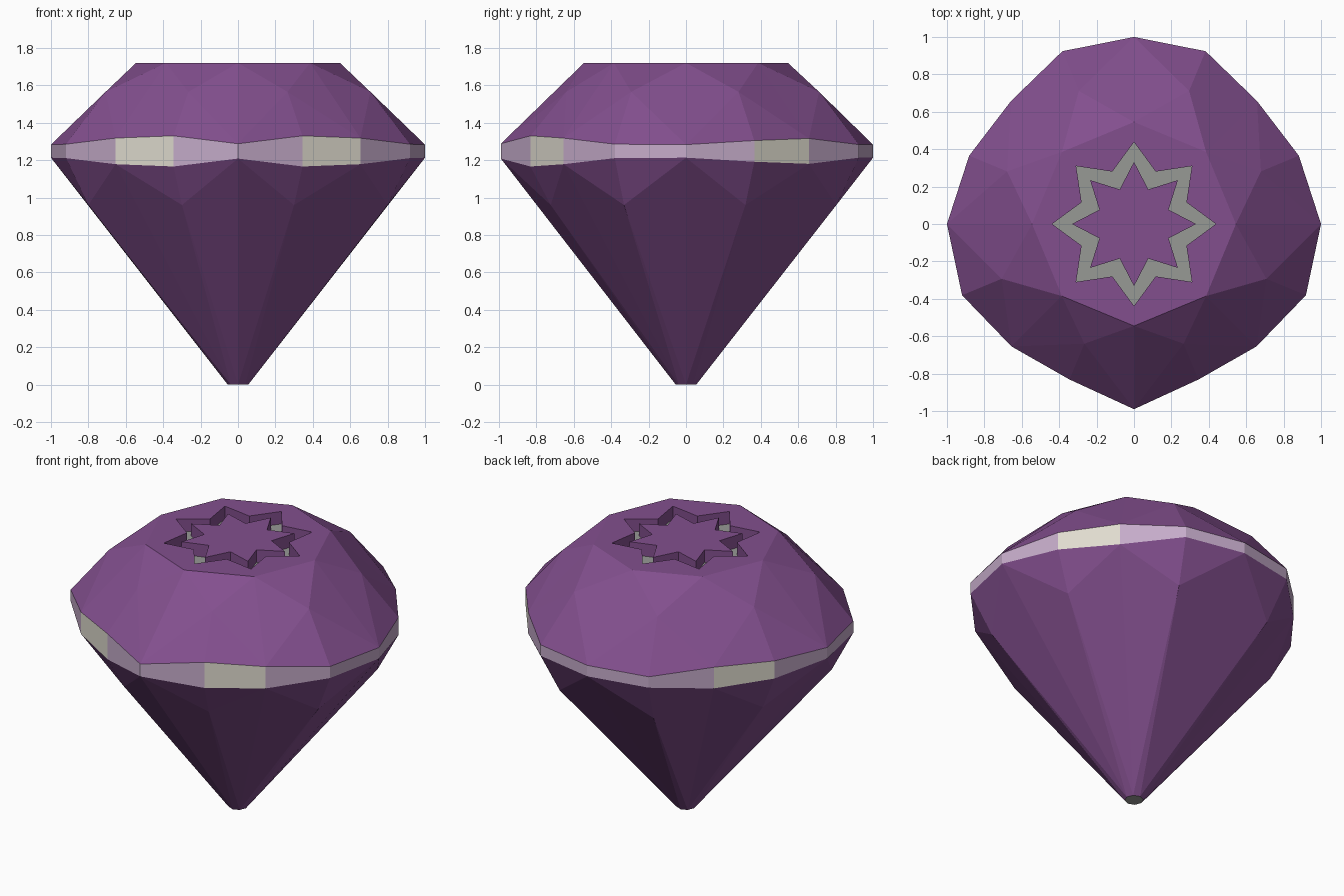
import bpy, math

if "Cube" in bpy.data.objects:
    bpy.data.objects.remove(bpy.data.objects["Cube"], do_unlink=True)


def material(name, rgb):
    m = bpy.data.materials.new(name)
    m.use_nodes = True
    colour = (*rgb, 1)
    m.diffuse_color = colour
    m.node_tree.nodes["Principled BSDF"].inputs["Base Color"].default_value = colour
    return m


purple = material("purple", (0.225, 0.078, 0.27))
cream = material("cream", (0.74, 0.71, 0.62))
mauve = material("mauve", (0.56, 0.41, 0.59))
grey = material("grey", (0.31, 0.32, 0.30))

N = 16
STEP = math.tau / N
MID_Z = 1.248

# Girdle radius from the back (+y) round to the front (-y), mirrored in x
HALF = [1.0, 1.0, 0.93, 0.954, 1.0, 0.995, 0.926, 0.9, 0.99]


def girdle_radius(i):
    i %= N
    return HALF[min(i, N - i)]


def girdle_half_height(i):
    return 0.035 + (1 - girdle_radius(i)) * 0.47


def polar(i, r, z):
    """Point at step i, counted from the back towards +x."""
    a = i * STEP
    return (r * math.sin(a), r * math.cos(a), z)


def girdle_point(i, side):
    return polar(i, girdle_radius(i), MID_Z + side * girdle_half_height(i))


def build(name, polygons, materials):
    """Make a flat-shaded mesh from (points, material index) pairs, sharing points."""
    index, faces = {}, []
    for points, _ in polygons:
        keys = [tuple(round(c, 5) for c in p) for p in points]
        faces.append([index.setdefault(k, len(index)) for k in keys])
    mesh = bpy.data.meshes.new(name)
    mesh.from_pydata(list(index), [], faces)
    for m in materials:
        mesh.materials.append(m)
    for face, (_, slot) in zip(mesh.polygons, polygons):
        face.material_index = slot
    obj = bpy.data.objects.new(name, mesh)
    bpy.context.collection.objects.link(obj)
    return obj


def facets(side, end_r, end_z, mid_scale, mid_z):
    """Brilliant-cut facets between the girdle and the table or culet."""
    def end(i):
        return polar(i, end_r, end_z)

    def mid(i):
        return polar(i, girdle_radius(i) * mid_scale, mid_z)

    result = []
    for i in range(0, N, 2):
        g = girdle_point(i, side)
        result += [
            [end(i), mid(i - 1), g], [end(i), g, mid(i + 1)],       # kite halves
            [end(i), mid(i + 1), end(i + 2)],                       # star facet
            [mid(i + 1), g, girdle_point(i + 1, side)],             # girdle facets
            [mid(i + 1), girdle_point(i + 1, side), girdle_point(i + 2, side)],
        ]
    # Orient the faces outwards
    return [(f if side < 0 else f[::-1], 0) for f in result]


# Crown
TABLE_R, TABLE_Z = 0.545, 1.72
build("crown", [(f[::-1], s) for f, s in facets(1, TABLE_R, TABLE_Z, 0.77, 1.565)], [purple])

# Pavilion and its small flat tip
CULET_R = 0.055
build("pavilion", [(f[::-1], s) for f, s in facets(-1, CULET_R, 0, 0.87, 0.96)], [purple])
build("culet", [([polar(i, CULET_R, 0) for i in range(0, N, 2)], 0)], [grey])

# Girdle band, with four cream panels
CREAM_PANELS = {2, 6, N - 3, N - 7}
build("girdle", [
    ([girdle_point(i, -1), girdle_point(i, 1), girdle_point(i + 1, 1), girdle_point(i + 1, -1)],
     0 if i in CREAM_PANELS else 1) for i in range(N)], [cream, mauve])

# Table with a sunken star-shaped groove
FLOOR_Z = TABLE_Z - 0.08


def outer(i, z):
    return polar(i, 0.303 if i % 2 else 0.438, z)


def inner(i, z):
    return polar(i, 0.2 if i % 2 else 0.332, z)


table = [([inner(i, TABLE_Z) for i in reversed(range(N))], 0)]
for i in range(N):
    j = i + 1
    table += [
        ([outer(i, FLOOR_Z), inner(i, FLOOR_Z), inner(j, FLOOR_Z), outer(j, FLOOR_Z)], 1),
        ([outer(i, TABLE_Z), outer(i, FLOOR_Z), outer(j, FLOOR_Z), outer(j, TABLE_Z)], 0),
        ([inner(i, FLOOR_Z), inner(i, TABLE_Z), inner(j, TABLE_Z), inner(j, FLOOR_Z)], 0),
    ]
for i in range(0, N, 2):
    a, b = polar(i, TABLE_R, TABLE_Z), polar(i + 2, TABLE_R, TABLE_Z)
    tip_a, valley, tip_b = (outer(i + k, TABLE_Z) for k in range(3))
    table += [([a, tip_a, valley], 0), ([a, valley, b], 0), ([b, valley, tip_b], 0)]
build("table", table, [purple, grey])

# Make every outward side consistent
import bmesh
from mathutils import Vector
for name in ("crown", "pavilion", "girdle", "culet"):
    mesh = bpy.data.objects[name].data
    bm = bmesh.new()
    bm.from_mesh(mesh)
    bm.normal_update()
    centre = Vector((0, 0, 1.1))
    bmesh.ops.reverse_faces(bm, faces=[
        f for f in bm.faces if f.normal.dot(f.calc_center_median() - centre) < 0])
    bm.to_mesh(mesh)
    bm.free()
